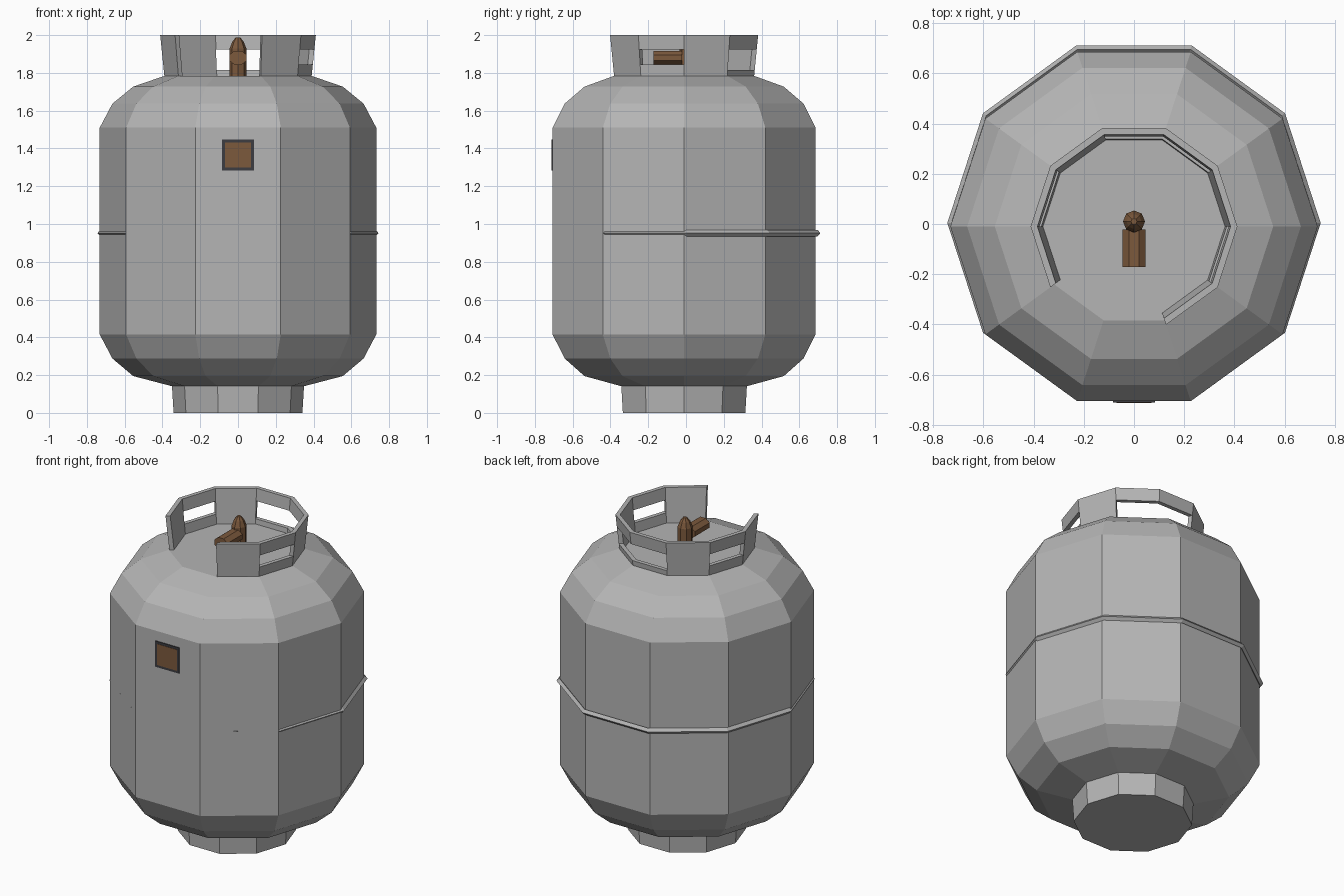
import bpy, bmesh, math
from math import cos, sin, radians, tau
from mathutils import Matrix

cube = bpy.data.objects.get("Cube")
if cube:
    bpy.data.objects.remove(cube, do_unlink=True)

CY = -0.01      # depth centre of the tank
SIDES = 10


def material(name, rgb):
    m = bpy.data.materials.new(name)
    m.use_nodes = True
    m.diffuse_color = (*rgb, 1)
    bsdf = next(n for n in m.node_tree.nodes if n.type == 'BSDF_PRINCIPLED')
    bsdf.inputs["Base Color"].default_value = (*rgb, 1)
    return m


steel = material("steel grey", (0.46, 0.46, 0.46))
brass = material("brown brass", (0.20, 0.10, 0.046))
dark = material("dark frame", (0.045, 0.045, 0.052))


def finish(name, bm, mat):
    bmesh.ops.recalc_face_normals(bm, faces=bm.faces)
    mesh = bpy.data.meshes.new(name)
    bm.to_mesh(mesh)
    bm.free()
    mesh.materials.append(mat)
    ob = bpy.data.objects.new(name, mesh)
    bpy.context.collection.objects.link(ob)
    return ob


def lathe(name, profile, mat, sides=SIDES, centre=(0, CY), closed=False):
    """Faceted solid of revolution from (radius, height) points."""
    bm = bmesh.new()
    rings = [[bm.verts.new((centre[0] + r * cos(tau * i / sides),
                            centre[1] + r * sin(tau * i / sides), z))
              for i in range(sides)] for r, z in profile]
    pairs = list(zip(rings, rings[1:]))
    if closed:
        pairs.append((rings[-1], rings[0]))
    else:
        bm.faces.new(rings[0])
        bm.faces.new(rings[-1])
    for a, b in pairs:
        for i in range(sides):
            j = (i + 1) % sides
            bm.faces.new((a[i], a[j], b[j], b[i]))
    return finish(name, bm, mat)


def box(name, size, loc, mat):
    bm = bmesh.new()
    bmesh.ops.create_cube(bm, size=1, matrix=Matrix.Translation(loc) @ Matrix.Diagonal((*size, 1)))
    return finish(name, bm, mat)


# Tank, foot and weld band
lathe("tank_body", [(0.345, 0.14), (0.555, 0.195), (0.665, 0.288), (0.732, 0.415),
                    (0.732, 1.51), (0.665, 1.637), (0.555, 1.727), (0.393, 1.783)], steel)
lathe("foot_ring", [(0.341, 0), (0.35, 0.15)], steel)
lathe("weld_band", [(0.728, 0.935), (0.744, 0.952), (0.728, 0.969), (0.712, 0.952)],
      steel, centre=(0, 0.004), closed=True)

# Guard collar: flared panels, some with a window between rail and sill
BASE, TOP, RAIL = 1.775, 2.0, 1.923
WALL = 0.027


def panel(bm, index, z0, z1):
    ends = []
    for k in (index, index + 1):
        a = radians(36 * k)
        loop = []
        for z, inset in ((z0, 0), (z1, 0), (z1, WALL), (z0, WALL)):
            r = 0.389 + 0.023 * (z - BASE) / (TOP - BASE) - inset
            loop.append(bm.verts.new((r * cos(a), CY + r * sin(a), z)))
        ends.append(loop)
    a, b = ends
    bm.faces.new(a)
    bm.faces.new(b)
    for i in range(4):
        j = (i + 1) % 4
        bm.faces.new((a[i], a[j], b[j], b[i]))


bm = bmesh.new()
sills = {-1: 1.845, 1: 1.815, 2: 1.815, 4: 1.845}
for index in range(-2, 6):
    if index in sills:
        panel(bm, index, BASE, sills[index])
        panel(bm, index, RAIL, TOP)
    else:
        panel(bm, index, BASE, TOP)
finish("guard_collar", bm, steel)

# Valve stem with pointed cap, and its outlet
lathe("valve_stem", [(0.044, 1.77), (0.044, 1.93), (0.03, 1.965), (0.012, 1.988)],
      brass, sides=8, centre=(0, 0.01))
bm = bmesh.new()
bmesh.ops.create_cone(bm, cap_ends=True, segments=8, radius1=0.05, radius2=0.05, depth=0.15,
                      matrix=Matrix.Translation((0, -0.097, 1.88))
                      @ Matrix.Diagonal((1, 1, 0.8, 1))
                      @ Matrix.Rotation(radians(90), 4, 'X')
                      @ Matrix.Rotation(radians(22.5), 4, 'Z'))
finish("valve_outlet", bm, brass)

# Label plate on the front facet
FRONT = CY - 0.732 * cos(radians(18))
box("label_frame", (0.168, 0.008, 0.164), (0, FRONT - 0.001, 1.365), dark)
box("label_plate", (0.138, 0.008, 0.134), (0, FRONT - 0.003, 1.365), brass)
